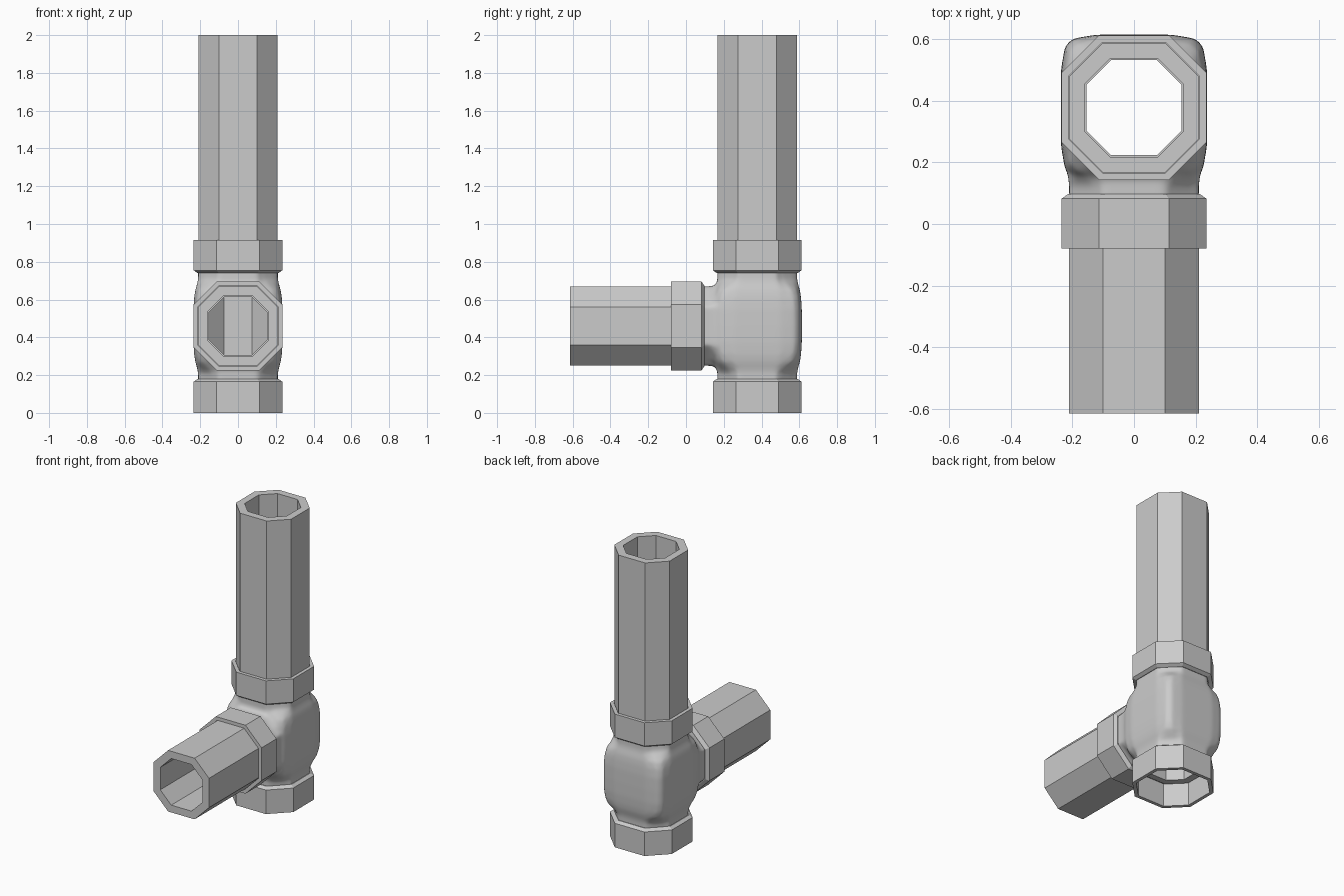
import bpy, bmesh
from math import pi, radians
from mathutils import Matrix

if "Cube" in bpy.data.objects:
    bpy.data.objects.remove(bpy.data.objects["Cube"])

CENTRE = (0, 0.377, 0.46)          # where the two pipe axes meet
UP, DOWN, FRONT = (0, 0, 0), (pi, 0, 0), (pi / 2, 0, 0)


def ring(h, bulge=0.0):
    """Octagon with half width h; bulge pushes its corners out to a rounded square."""
    a = h * (0.48 + 0.04 * bulge)
    if bulge < 0:                   # plain octagon, 8 points
        a = h * 0.48
        quarter = [(h, -a), (h, a)]
    else:                           # 16 points
        d = (h - a) / 3
        k = (h - d) * (1 - bulge) + h * 0.945 * bulge
        b = (a + d) * (1 - bulge) + h * 0.84 * bulge
        quarter = [(k, -b), (h, -a), (h, a), (k, b)]
    pts = []
    for _ in range(4):
        pts += quarter
        quarter = [(-y, x) for x, y in quarter]
    return pts


def loft(name, profile, rot=UP, closed=False):
    """Skin rings (z, half width, bulge); closed joins last to first, else caps the ends."""
    bm = bmesh.new()
    rings = [[bm.verts.new((x, y, z)) for x, y in ring(h, b)] for z, h, b in profile]
    n = len(rings[0])
    pairs = list(zip(rings, rings[1:]))
    if closed:
        pairs.append((rings[-1], rings[0]))
    for r0, r1 in pairs:
        for i in range(n):
            j = (i + 1) % n
            bm.faces.new((r0[i], r0[j], r1[j], r1[i]))
    if not closed:
        bm.faces.new(rings[0][::-1])
        bm.faces.new(rings[-1])
    bmesh.ops.recalc_face_normals(bm, faces=bm.faces)
    me = bpy.data.meshes.new(name)
    bm.to_mesh(me)
    bm.free()
    ob = bpy.data.objects.new(name, me)
    bpy.context.collection.objects.link(ob)
    me.transform(Matrix.Translation(CENTRE) @ Matrix.Rotation(rot[0], 4, 'X'))
    return ob


def tube(name, pts, rot):
    return loft(name, [(z, h, -1) for z, h in pts], rot, closed=True)


def boolean(ob, other, op):
    m = ob.modifiers.new(op.lower(), 'BOOLEAN')
    m.operation, m.object, m.solver = op, other, 'EXACT'
    other.hide_render = True
    other.hide_set(True)


# Swollen tee body: vertical trunk plus front branch, blended together
half = [(0.0, 0.237, 1), (0.09, 0.236, 1), (0.15, 0.232, 0.95), (0.19, 0.226, 0.8),
        (0.22, 0.217, 0.45), (0.245, 0.211, 0.1), (0.31, 0.21, 0)]
trunk = [(-z, h, b) for z, h, b in half[:0:-1]] + half
body = loft("tee_body", trunk)
branch = loft("branch_blank", [(0.0, 0.21, 0.6), (0.18, 0.222, 0.7), (0.22, 0.214, 0.35),
                               (0.25, 0.21, 0), (0.31, 0.21, 0)], FRONT)
boolean(body, branch, 'UNION')
rm = body.modifiers.new("blend", 'REMESH')
rm.mode, rm.voxel_size, rm.use_smooth_shade = 'VOXEL', 0.011, True
sm = body.modifiers.new("soften", 'SMOOTH')
sm.factor, sm.iterations = 0.5, 8

# Bores through the body
bore = loft("through_bore", [(-0.5, 0.154, -1), (0.5, 0.154, -1)])
side_bore = loft("branch_bore", [(0.0, 0.153, -1), (0.5, 0.153, -1)], FRONT)
boolean(body, bore, 'DIFFERENCE')
boolean(body, side_bore, 'DIFFERENCE')

# Socket collars with a chamfer towards the body
for name, rot, end in (("top", UP, 0.455), ("bottom", DOWN, 0.46), ("front", FRONT, 0.457)):
    tube(name + "_collar", [(0.28, 0.2), (0.28, 0.214), (0.295, 0.235),
                            (end, 0.235), (end, 0.212), (0.30, 0.212), (0.30, 0.16)], rot)

# Octagonal pipes
for name, rot, end in (("upright", UP, 1.54), ("front", FRONT, 0.992)):
    tube(name + "_pipe", [(0.305, 0.16), (0.305, 0.21), (end, 0.21), (end, 0.16)], rot)

# Smooth only the cast body
bpy.ops.object.select_all(action='DESELECT')
body.select_set(True)
bpy.context.view_layer.objects.active = body
for mod in list(body.modifiers):
    bpy.ops.object.modifier_apply(modifier=mod.name)
bpy.ops.object.shade_smooth_by_angle(angle=radians(35))
for helper in (branch, bore, side_bore):
    bpy.data.objects.remove(helper)
